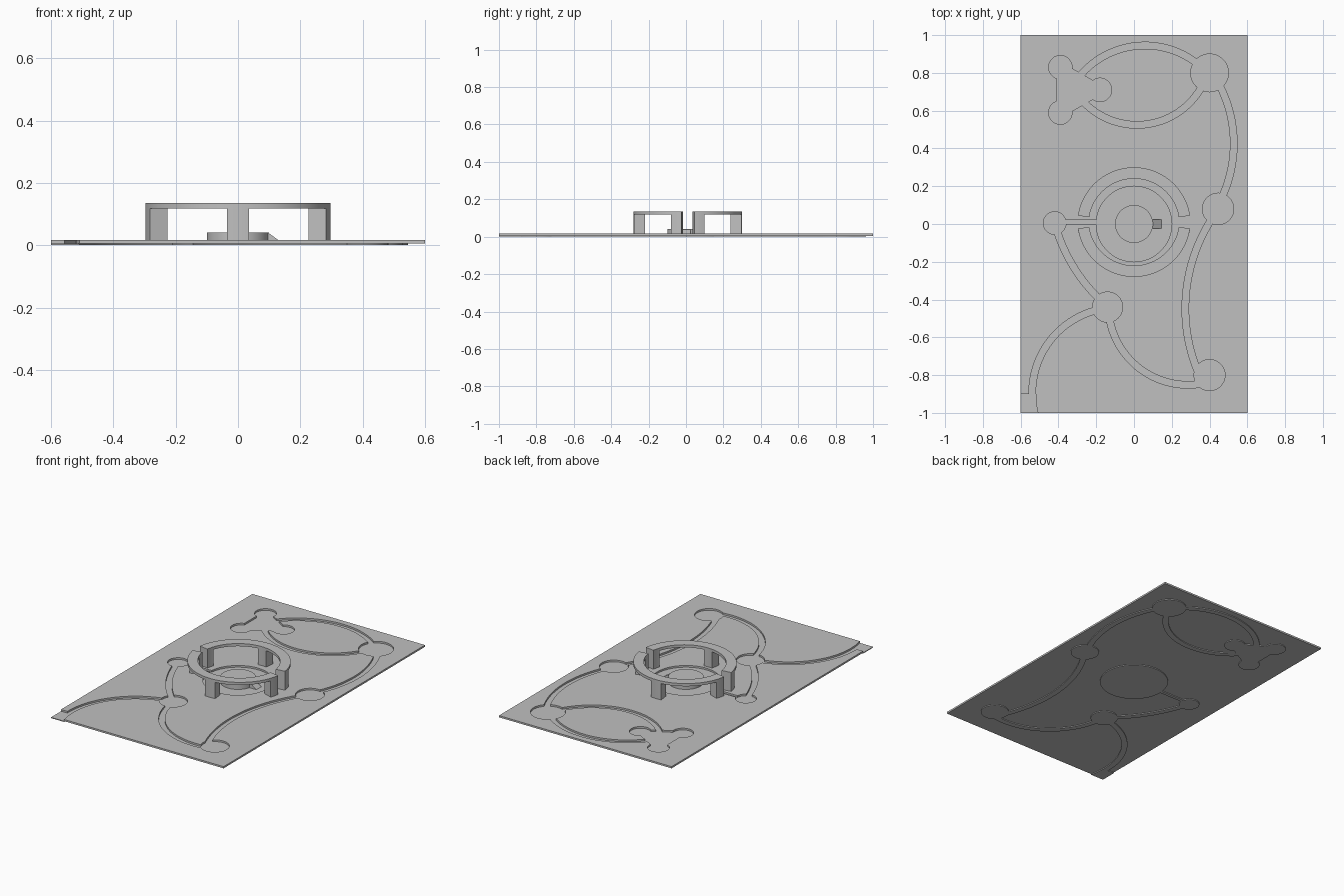
import bpy, bmesh, math
from mathutils import Vector

cube = bpy.data.objects.get("Cube")
if cube:
    bpy.data.objects.remove(cube)

grey = bpy.data.materials.new("plain_grey")
grey.use_nodes = True
grey.diffuse_color = (0.53, 0.53, 0.53, 1)
grey.node_tree.nodes["Principled BSDF"].inputs["Base Color"].default_value = grey.diffuse_color

FLOOR, TOP = 0.005, 0.016      # channel floor and plate top
WIDTH = 0.035                  # channel width


def prism(bm, outline, z0, z1):
    """Add an upright prism over a flat outline."""
    low = [bm.verts.new((x, y, z0)) for x, y in outline]
    high = [bm.verts.new((x, y, z1)) for x, y in outline]
    bm.faces.new(low[::-1])
    bm.faces.new(high)
    n = len(outline)
    for i in range(n):
        j = (i + 1) % n
        bm.faces.new((low[i], low[j], high[j], high[i]))


def rect(x0, x1, y0, y1):
    return [(x0, y0), (x1, y0), (x1, y1), (x0, y1)]


def sector(cx, cy, r0, r1, a0, a1, steps):
    """Outline of a band between two radii."""
    angles = [a0 + (a1 - a0) * i / steps for i in range(steps + 1)]
    band = [(cx + r1 * math.cos(a), cy + r1 * math.sin(a)) for a in angles]
    return band + [(cx + r0 * math.cos(a), cy + r0 * math.sin(a)) for a in reversed(angles)]


def disc(x, y, r, n=64):
    return [(x + r * math.cos(math.tau * i / n), y + r * math.sin(math.tau * i / n)) for i in range(n)]


def arc_channel(a, b, c, width=WIDTH):
    """Curved band whose centre line passes through three points."""
    a, b, c = Vector(a), Vector(b), Vector(c)
    u, v = b - a, c - a
    d = 2 * (u.x * v.y - u.y * v.x)
    centre = a + Vector((v.y * u.dot(u) - u.y * v.dot(v), u.x * v.dot(v) - v.x * u.dot(u))) / d
    r = (a - centre).length
    a0 = math.atan2(*(a - centre).yx)
    sweep = (math.atan2(*(c - centre).yx) - a0) % math.tau
    if d < 0:                  # clockwise, so start from the other end
        a0, sweep = a0 + sweep, math.tau - sweep
    return sector(centre.x, centre.y, r - width / 2, r + width / 2, a0, a0 + sweep, 32)


def make(name, bm):
    bmesh.ops.recalc_face_normals(bm, faces=bm.faces)
    mesh = bpy.data.meshes.new(name)
    bm.to_mesh(mesh)
    bm.free()
    mesh.materials.append(grey)
    ob = bpy.data.objects.new(name, mesh)
    bpy.context.collection.objects.link(ob)
    return ob


def boolean(ob, cutter, operation):
    mod = ob.modifiers.new("cut", "BOOLEAN")
    mod.operation, mod.object = operation, cutter
    mod.solver, mod.use_self = "EXACT", True
    bpy.context.view_layer.objects.active = ob
    bpy.ops.object.modifier_apply(modifier=mod.name)


# Round pockets: x, y, radius
pockets = [(-.39, .83, .062), (-.39, .59, .062), (-.18, .71, .062), (.4, .8, .1),
           (.445, .08, .083), (-.42, .005, .06), (-.14, -.44, .08), (.4, -.8, .082), (0, 0, .2)]
# Curved channels, each through three points
arcs = [((-.29, .78), (.07, .945), (.34, .845)), ((-.29, .672), (0, .525), (.36, .73)),
        ((.45, .74), (.528, .44), (.46, .13)), ((.42, .04), (.273, -.4), (.35, -.81)),
        ((-.133, -.48), (-.02, -.72), (.36, -.845)), ((-.41, -.03), (-.315, -.235), (-.17, -.41)),
        ((-.17, -.45), (-.43, -.6), (-.521, -1.02))]
shapes = [disc(*p) for p in pockets] + [arc_channel(*a) for a in arcs]
shapes.append([(-.41, .83), (-.41, .59), (-.37, .574), (-.16, .694), (-.16, .726), (-.37, .846)])
shapes.append(rect(-.4, -.18, .001, .022))            # straight feed to the bowl
shapes.append(rect(-.65, -.52, -1.05, -.9))           # corner outlet

cut = bmesh.new()
for i, shape in enumerate(shapes):
    prism(cut, shape, -.1 - i * .003, .1 + i * .003)
cutter = make("channel_cutter", cut)
cutter.hide_render = True

# Base plate with channels, and the sunken floor beneath them
plate_bm, floor_bm = bmesh.new(), bmesh.new()
prism(plate_bm, rect(-.6, .6, -1, 1), FLOOR, TOP)
prism(floor_bm, rect(-.6, .6, -1, 1), 0, FLOOR)
plate = make("base_plate", plate_bm)
floor = make("channel_floor", floor_bm)
boolean(plate, cutter, "DIFFERENCE")
boolean(floor, cutter, "INTERSECT")
bpy.data.objects.remove(cutter)

# Raised centre disc with a sloping spout
bm = bmesh.new()
prism(bm, disc(0, 0, .1), FLOOR, .04)
centre_disc = make("centre_disc", bm)
bm = bmesh.new()
prism(bm, [(.09, FLOOR), (.145, FLOOR), (.097, .04), (.09, .04)], -.025, .025)
for v in bm.verts:                                    # lay the profile upright
    v.co = (v.co.x, v.co.z, v.co.y)
spout = make("centre_spout", bm)

# Two half rings on posts around the bowl
R0, R1, RING_Z, RING_TOP = .24, .3, .118, .135
half_rings = []
for name, cy, side in (("back", 0, 1), ("front", .02, -1)):
    bm = bmesh.new()
    end = math.asin(.04 / .27)
    turn = 0 if side > 0 else math.pi
    prism(bm, sector(0, cy, R0, R1, turn + end, turn + math.pi - end, 48), RING_Z, RING_TOP)
    half_rings.append(make(name + "_half_ring", bm))
    bm = bmesh.new()
    span = .19
    for a in (end, math.pi / 2 - .12, math.pi - end - span):
        wide = .24 if abs(a - math.pi / 2) < .2 else span
        prism(bm, sector(0, cy, R0, R1, turn + a, turn + a + wide, 8), TOP, RING_Z)
    half_rings.append(make(name + "_posts", bm))

# Smooth the curved walls, keep the rims sharp
bpy.ops.object.select_all(action="DESELECT")
for ob in [plate, floor, centre_disc] + half_rings:
    ob.select_set(True)
    bpy.context.view_layer.objects.active = ob
bpy.ops.object.shade_smooth_by_angle(angle=math.radians(30))
bpy.ops.object.select_all(action="DESELECT")
